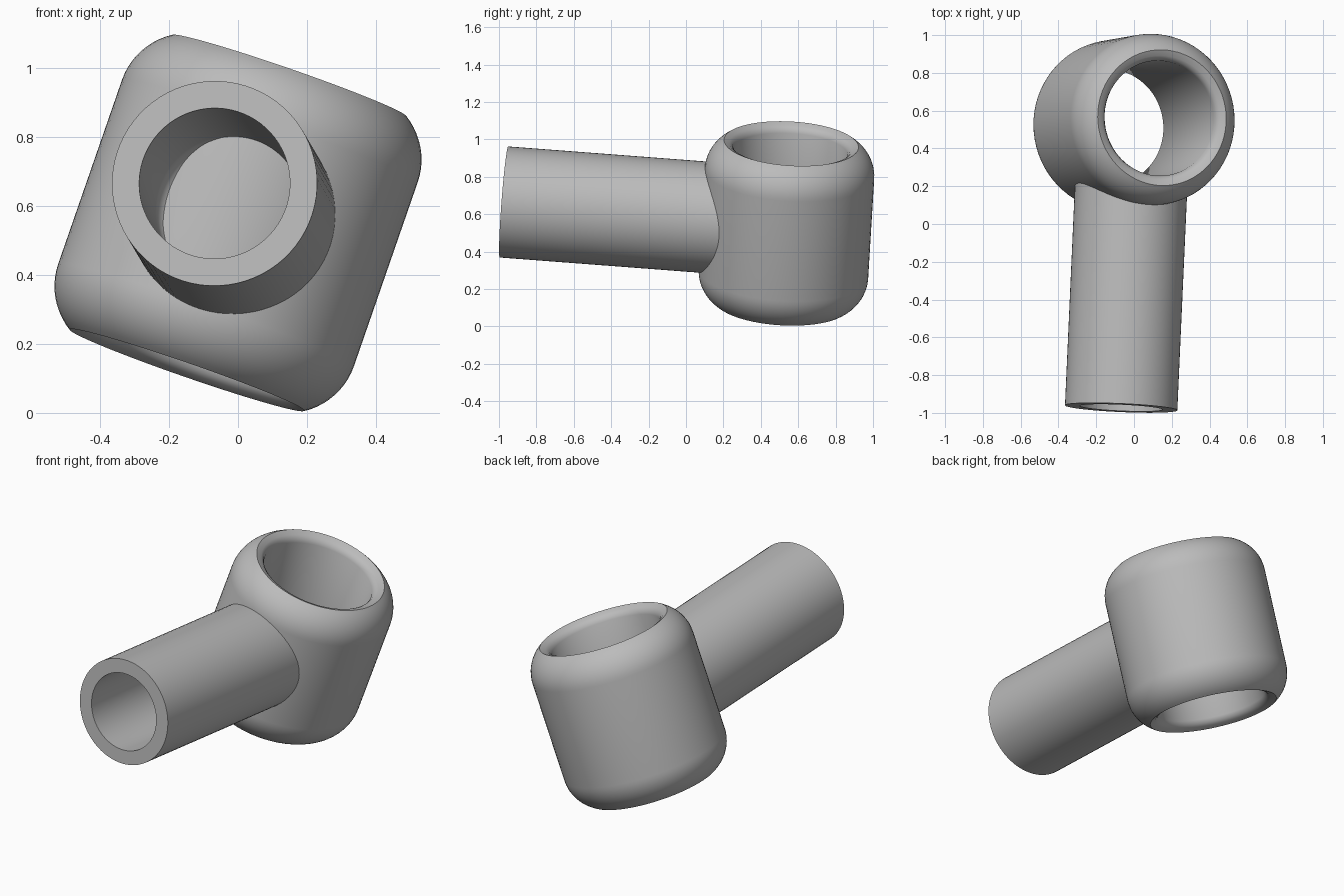
import bpy, bmesh, math
from mathutils import Vector, Matrix

if "Cube" in bpy.data.objects:
    bpy.data.objects.remove(bpy.data.objects["Cube"], do_unlink=True)

grey = bpy.data.materials.new("plain grey")
grey.use_nodes = True
colour = (0.5, 0.5, 0.5, 1)
grey.diffuse_color = colour
grey.node_tree.nodes["Principled BSDF"].inputs["Base Color"].default_value = colour


def arc(cr, cz, radius, start, end, steps):
    """Arc points (radius, height) between two angles in degrees."""
    angles = [math.radians(start + (end - start) * i / steps) for i in range(steps + 1)]
    return [(cr + radius * math.cos(a), cz + radius * math.sin(a)) for a in angles]


def lathe(name, profile, origin, axis, closed, segments=72):
    """Spin a (radius, height) profile around an axis through origin."""
    bm = bmesh.new()
    verts = [bm.verts.new((r, 0, z)) for r, z in profile]
    pairs = list(zip(verts, verts[1:] + verts[:1]))
    edges = [bm.edges.new(p) for p in (pairs if closed else pairs[:-1])]
    bmesh.ops.spin(bm, geom=verts + edges, cent=(0, 0, 0), axis=(0, 0, 1),
                   angle=math.tau, steps=segments, use_duplicate=False)
    bmesh.ops.remove_doubles(bm, verts=bm.verts, dist=0.0001)
    bmesh.ops.recalc_face_normals(bm, faces=bm.faces)
    turn = Vector((0, 0, 1)).rotation_difference(Vector(axis).normalized())
    bm.transform(Matrix.Translation(origin) @ turn.to_matrix().to_4x4())
    mesh = bpy.data.meshes.new(name)
    bm.to_mesh(mesh)
    bm.free()
    mesh.materials.append(grey)
    obj = bpy.data.objects.new(name, mesh)
    bpy.context.collection.objects.link(obj)
    bpy.ops.object.select_all(action='DESELECT')
    obj.select_set(True)
    bpy.context.view_layer.objects.active = obj
    bpy.ops.object.shade_smooth_by_angle(angle=math.radians(30))
    return obj


ring_centre = Vector((0.0, 0.537, 0.551))
ring_axis = Vector((0.327, 0.057, 0.943))
shank_axis = Vector((-0.045, -1, 0.076)).normalized()

# Ring: rounded shoulders, a sharp rim and a softened bore edge
upper = arc(0.254, 0.283, 0.2, 0, 58, 10) + [(0.33, 0.44), (0.315, 0.427), (0.305, 0.405)]
lower = [(r, -z) for r, z in reversed(upper)]
lathe("ring_socket", upper + lower, ring_centre, ring_axis, True)

# Shank: tube with a blind bore and a rounded bore floor
inner_end, tip, floor = 0.32, 1.516, 0.40
outer, bore, fillet = 0.298, 0.219, 0.06
profile = [(0, inner_end), (outer, inner_end), (outer, tip), (bore, tip)]
profile += arc(bore - fillet, floor + fillet, fillet, 0, -90, 6) + [(0, floor)]
lathe("shank_tube", profile, ring_centre, shank_axis, False)
